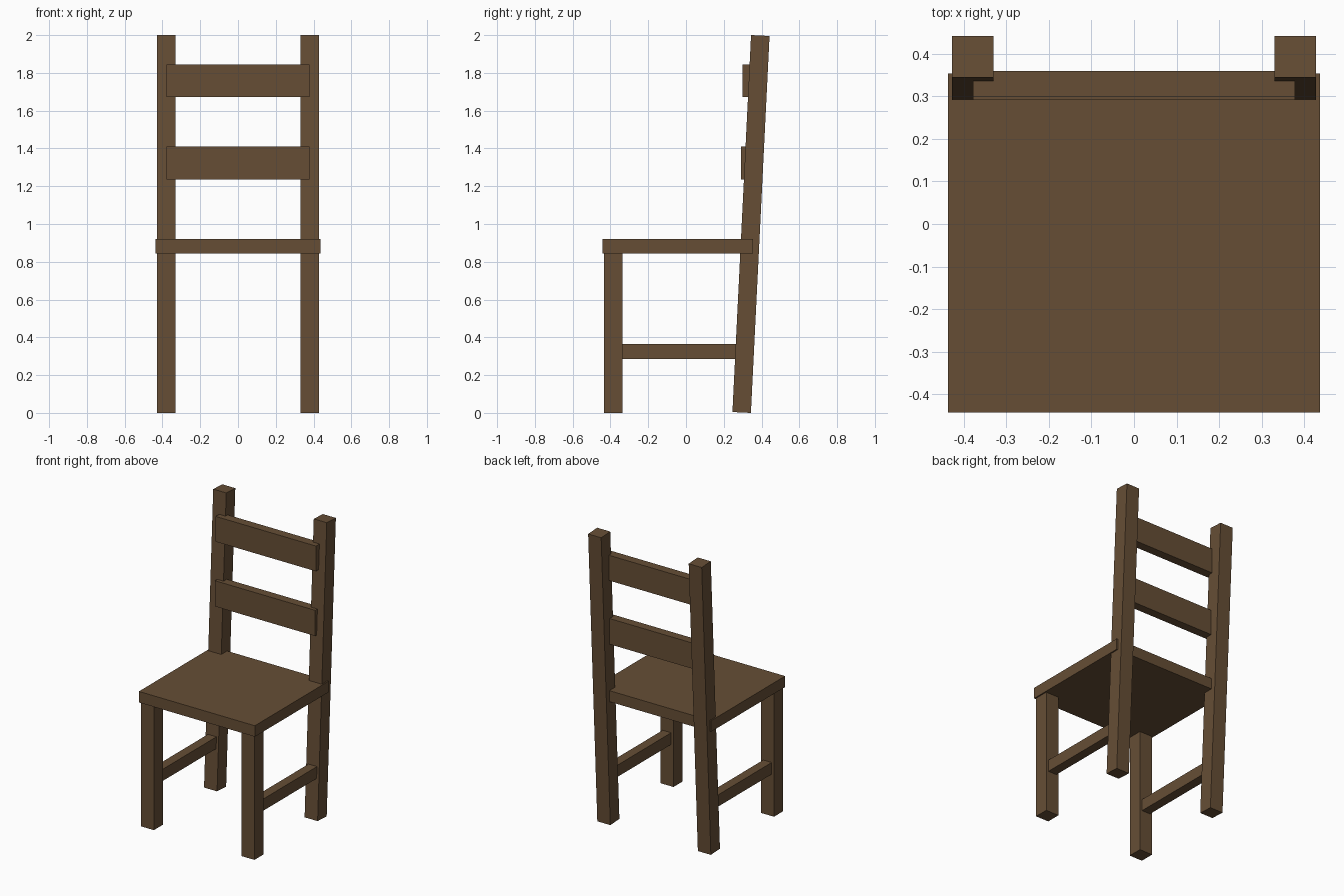
import bpy
import math

if "Cube" in bpy.data.objects:
    bpy.data.objects.remove(bpy.data.objects["Cube"])

wood = bpy.data.materials.new("brown_wood")
wood.diffuse_color = (0.133, 0.076, 0.036, 1.0)
wood.use_nodes = True
wood.node_tree.nodes["Principled BSDF"].inputs["Base Color"].default_value = wood.diffuse_color


def box(name, x, y, z, tilt=0.0):
    """Box spanning the given (min, max) ranges, tilted about x through its centre."""
    bpy.ops.mesh.primitive_cube_add(size=1)
    ob = bpy.context.object
    ob.name = name
    spans = (x, y, z)
    ob.scale = [b - a for a, b in spans]
    ob.location = [(a + b) / 2 for a, b in spans]
    ob.rotation_euler.x = tilt
    ob.data.materials.append(wood)
    return ob


# Seat board
box("seat", (-0.437, 0.437), (-0.443, 0.354), (0.845, 0.92))

# Legs and side stretchers, mirrored left and right
for side, s in (("left", -1), ("right", 1)):
    def mirrored(a, b):
        return tuple(sorted((s * a, s * b)))

    box(f"front_leg_{side}", mirrored(0.33, 0.428), (-0.434, -0.336), (0, 0.85))
    # Back leg leans backward and continues up as the backrest post
    box(f"back_leg_{side}", mirrored(0.33, 0.428), (0.295, 0.393),
        (0.001, 1.999), math.radians(-2.83))
    box(f"stretcher_{side}", mirrored(0.347, 0.411), (-0.34, 0.28), (0.285, 0.365))

# Backrest slats, upright and let into the posts
box("lower_slat", (-0.378, 0.378), (0.291, 0.351), (1.235, 1.41))
box("upper_slat", (-0.378, 0.378), (0.299, 0.36), (1.673, 1.845))
